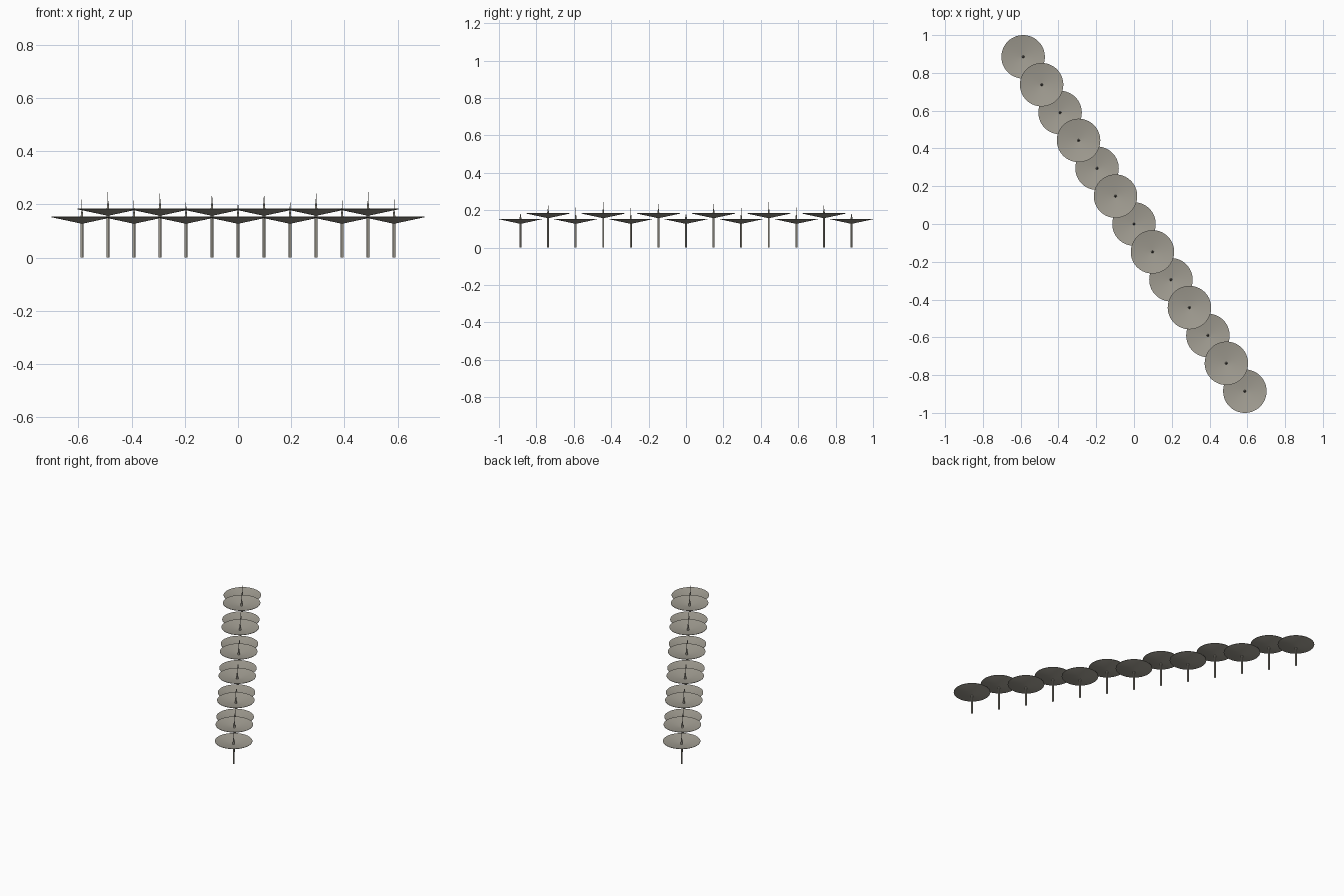
import bpy, bmesh, math

if "Cube" in bpy.data.objects:
    bpy.data.objects.remove(bpy.data.objects["Cube"])

COUNT = 13
END_X, END_Y = 0.587, 0.885
DISH_R = 0.115

mat = bpy.data.materials.new("warm_grey")
mat.diffuse_color = (0.36, 0.34, 0.29, 1)
mat.use_nodes = True
mat.node_tree.nodes["Principled BSDF"].inputs["Base Color"].default_value = mat.diffuse_color


def lathe(name, profile, loc, sides):
    """Spin an (r, z) profile around the z axis."""
    bm = bmesh.new()
    verts = [bm.verts.new((r, 0, z)) for r, z in profile]
    edges = [bm.edges.new(p) for p in zip(verts, verts[1:])]
    bmesh.ops.spin(bm, geom=verts + edges, cent=(0, 0, 0), axis=(0, 0, 1),
                   angle=math.tau, steps=sides, use_merge=True)
    bmesh.ops.remove_doubles(bm, verts=bm.verts, dist=1e-5)
    bmesh.ops.recalc_face_normals(bm, faces=bm.faces)
    mesh = bpy.data.meshes.new(name)
    bm.to_mesh(mesh)
    bm.free()
    mesh.materials.append(mat)
    ob = bpy.data.objects.new(name, mesh)
    bpy.context.collection.objects.link(ob)
    ob.location = loc
    bpy.ops.object.select_all(action='DESELECT')
    ob.select_set(True)
    bpy.context.view_layer.objects.active = ob
    bpy.ops.object.shade_smooth_by_angle(angle=math.radians(30))
    return ob


half = COUNT // 2
for i in range(-half, half + 1):
    loc = (END_X * i / half, -END_Y * i / half, 0)
    # canopies alternate between two heights, the end ones are low
    rim = 0.153 if i % 2 == 0 else 0.183
    base = rim - 0.024
    tip = rim + 0.055 + 0.011 * abs(i) / half
    # round post under the canopy
    lathe("post", [(0, 0), (0.005, 0), (0.005, base + 0.002), (0, base + 0.002)], loc, 16)
    # shallow funnel canopy with a thin rim
    lathe("canopy", [(0, base), (0.008, base), (DISH_R, rim - 0.001),
                     (DISH_R, rim + 0.001), (0.008, base + 0.004), (0, base + 0.004)], loc, 64)
    # tapered finial with a needle on top
    lathe("finial", [(0, base + 0.003), (0.007, base + 0.003), (0.003, rim + 0.02),
                     (0.0012, rim + 0.025), (0.0008, tip), (0, tip)], loc, 12)
